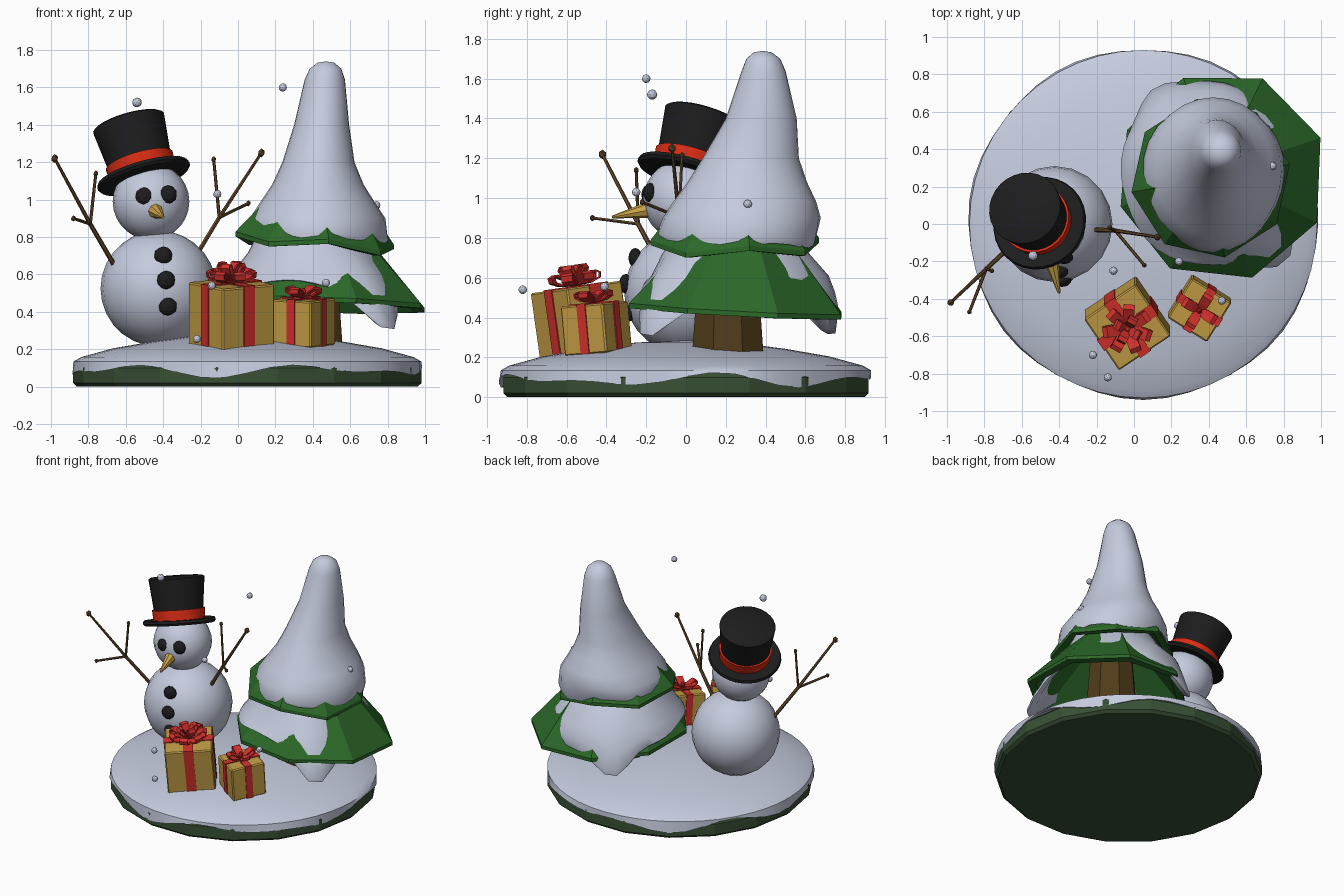
import bpy, bmesh, math
from math import sin, cos, pi, radians, exp
from mathutils import Vector, Matrix

cube = bpy.data.objects.get("Cube")
if cube:
    bpy.data.objects.remove(cube, do_unlink=True)


def material(name, rgb):
    m = bpy.data.materials.new(name)
    m.use_nodes = True
    m.diffuse_color = (*rgb, 1)
    bsdf = next(n for n in m.node_tree.nodes if n.type == 'BSDF_PRINCIPLED')
    bsdf.inputs["Base Color"].default_value = (*rgb, 1)
    return m


SNOW = material("snow", (0.56, 0.60, 0.73))
GRASS = material("dark_base_green", (0.04, 0.08, 0.035))
PINE = material("pine_green", (0.025, 0.14, 0.022))
COAL = material("coal_black", (0.012, 0.012, 0.013))
BAND = material("hat_band_red", (0.70, 0.025, 0.007))
RIBBON = material("ribbon_red", (0.64, 0.03, 0.025))
GOLD = material("gift_gold", (0.55, 0.34, 0.06))
CARROT = material("carrot_orange", (0.62, 0.37, 0.07))
TWIG = material("twig_brown", (0.13, 0.07, 0.025))
BARK = material("bark_brown", (0.08, 0.045, 0.01))


def finish(name, bm, mat, smooth=0, matrix=None, recalc=True):
    """Turn a bmesh into a named, coloured object."""
    if recalc:
        bmesh.ops.remove_doubles(bm, verts=bm.verts, dist=1e-5)
        bmesh.ops.recalc_face_normals(bm, faces=bm.faces)
    me = bpy.data.meshes.new(name)
    bm.to_mesh(me)
    bm.free()
    me.materials.append(mat)
    ob = bpy.data.objects.new(name, me)
    bpy.context.scene.collection.objects.link(ob)
    if matrix:
        ob.matrix_world = matrix
    if smooth:
        for o in bpy.context.selected_objects:
            o.select_set(False)
        ob.select_set(True)
        bpy.context.view_layer.objects.active = ob
        bpy.ops.object.shade_smooth_by_angle(angle=radians(smooth))
    return ob


def loft(name, rings, mat, smooth=0, caps=False, matrix=None):
    """Skin a list of closed rings that share a point count."""
    bm = bmesh.new()
    vs = [[bm.verts.new(p) for p in r] for r in rings]
    n = len(vs[0])
    for a, b in zip(vs, vs[1:]):
        for i in range(n):
            j = (i + 1) % n
            bm.faces.new((a[i], a[j], b[j], b[i]))
    if caps:
        bm.faces.new(vs[0])
        bm.faces.new(vs[-1])
    return finish(name, bm, mat, smooth, matrix)


def ring(n, cx, cy, rx, ry, z, phase=0):
    """Elliptical ring; the radius scale and height may depend on the angle."""
    pts = []
    for i in range(n):
        a = phase + 2 * pi * i / n
        h, k = z(a) if callable(z) else (z, 1)
        pts.append((cx + rx * k * cos(a), cy + ry * k * sin(a), h))
    return pts


def revolve(name, profile, n, mat, smooth=0, matrix=None):
    return loft(name, [ring(n, 0, 0, r, r, z) for r, z in profile], mat, smooth, False, matrix)


def ball(name, loc, size, mat, smooth=0, ico=0, scale=(1, 1, 1)):
    bm = bmesh.new()
    if ico:
        bmesh.ops.create_icosphere(bm, subdivisions=ico, radius=size)
    else:
        bmesh.ops.create_uvsphere(bm, u_segments=20, v_segments=14, radius=size)
    return finish(name, bm, mat, smooth, Matrix.Translation(loc) @ Matrix.Diagonal((*scale, 1)))


def rod(name, a, b, r1, r2, n, mat, smooth=0):
    a, b = Vector(a), Vector(b)
    d = b - a
    m = Matrix.Translation(a) @ d.to_track_quat('Z', 'Y').to_matrix().to_4x4()
    return loft(name, [ring(n, 0, 0, r1, r1, 0), ring(n, 0, 0, r2, r2, d.length)],
                mat, smooth, True, m)


def bump(a, centre, width=0.3):
    d = (a - centre + pi) % (2 * pi) - pi
    return exp(-(d / width) ** 2)


# ground disc and its snow cover with a wavy rim
loft("ground_disc", [ring(18, 0.05, 0, r, r, z) for r, z in
     ((0.91, 0), (0.932, 0.02), (0.932, 0.1), (0.91, 0.125))], GRASS, 0, True)


def rim(lift):
    return lambda a: (0.085 + lift + 0.022 * sin(5 * a + 1) + 0.018 * sin(8 * a), 1 + 0.006 * sin(7 * a))


cover = [ring(48, 0.05, 0, 0.90, 0.90, rim(0.01)), ring(48, 0.05, 0, 0.935, 0.935, rim(0))]
cover += [ring(48, 0.05, 0, r, r, z) for r, z in
          ((0.93, 0.135), (0.89, 0.158), (0.72, 0.205), (0.5, 0.243), (0.25, 0.275), (0, 0.285))]
loft("ground_snow", cover, SNOW, 40)

# tree trunk
loft("tree_trunk", [ring(8, 0.38, 0.21, r, r, z, pi / 8) for r, z in ((0.195, 0.2), (0.15, 0.8))],
     BARK, 0, True)


# green branch tiers: hollow faceted cones with a tilted, jagged hem
def tier(name, cx, cy, r, phase, hem, top_r, top_z):
    loft(name, [ring(8, cx, cy, top_r * 0.8, top_r * 0.8, top_z - 0.03, phase),
                ring(8, cx, cy, r * 0.9, r * 0.9, hem, phase),
                ring(8, cx, cy, r, r, hem, phase),
                ring(8, cx, cy, r, r, lambda a: (hem(a)[0] + 0.025, hem(a)[1]), phase),
                ring(8, cx, cy, top_r, top_r, top_z, phase)], PINE)


tier("lower_branches", 0.44, 0.27, 0.565, radians(-26),
     lambda a: (0.425 - 0.03 * sin(a) - 0.02 * cos(a), 1 + 0.06 * cos(a + radians(26))), 0.28, 0.78)
tier("upper_branches", 0.41, 0.245, 0.43, radians(10),
     lambda a: (0.75 - 0.035 * cos(a) + 0.02 * cos(4 * (a - radians(10))), 1), 0.28, 0.98)

# lower snow skirt with two long drips
DRIPS = ((radians(-49), 0.23, 0.27), (radians(124), 0.17, 0.16))


def skirt(t, lift=0, squeeze=1.0):
    def f(a):
        edge = 0.5 - 0.03 * cos(a) - 0.05 * sin(a) + 0.012 * sin(6 * a)
        k = 1 + 0.015 * sin(5 * a)
        for centre, drop, out in DRIPS:
            edge -= drop * bump(a, centre)
            k += out * bump(a, centre) * (0.35 + 0.65 * t)
        return 0.61 + (edge - 0.61) * t + lift, k * squeeze
    return f


lower = [ring(40, 0.40, 0.25, 0.28, 0.28, 0.85), ring(40, 0.40, 0.25, 0.345, 0.37, 0.72),
         ring(40, 0.395, 0.265, 0.425, 0.445, skirt(0)),
         ring(40, 0.41, 0.265, 0.465, 0.475, skirt(0.5)),
         ring(40, 0.41, 0.265, 0.48, 0.49, skirt(0.92)),
         ring(40, 0.41, 0.265, 0.475, 0.485, skirt(1)),
         ring(40, 0.41, 0.265, 0.475, 0.485, skirt(1, 0.02, 0.92)),
         ring(40, 0.40, 0.26, 0.38, 0.39, 0.62)]
loft("lower_tree_snow", lower, SNOW, 45)


# upper snow cap with a leaning rounded tip
def hem(lift, k=1.0):
    return lambda a: (0.785 + lift - 0.035 * cos(a) + 0.02 * sin(4 * a), k * (1 + 0.025 * sin(3 * a)))


cap = [ring(28, cx, cy, rx, ry, z) for z, cx, cy, rx, ry in (
    (1.74, 0.47, 0.385, 0, 0), (1.732, 0.47, 0.385, 0.045, 0.045), (1.70, 0.468, 0.388, 0.085, 0.085),
    (1.64, 0.464, 0.39, 0.108, 0.11), (1.4, 0.447, 0.378, 0.147, 0.178), (1.2, 0.43, 0.325, 0.193, 0.242),
    (1.08, 0.427, 0.308, 0.245, 0.30), (0.98, 0.425, 0.295, 0.31, 0.36), (0.9, 0.425, 0.28, 0.363, 0.397))]
cap += [ring(28, 0.425, 0.262, 0.378, 0.403, hem(0.025)), ring(28, 0.425, 0.262, 0.37, 0.395, hem(0)),
        ring(28, 0.425, 0.262, 0.37, 0.395, hem(0.02, 0.9)), ring(28, 0.42, 0.26, 0.28, 0.3, 0.9)]
loft("upper_tree_snow", cap, SNOW, 45)

# snowman body, head, eyes, buttons and nose
ball("snowman_body", (-0.425, 0, 0.525), 0.31, SNOW, 40)
ball("snowman_head", (-0.465, -0.01, 0.99), 0.205, SNOW, 40)
for side, loc in (("right", (-0.50, -0.19, 1.017)), ("left", (-0.375, -0.18, 1.027))):
    ball(side + "_eye", loc, 0.05, COAL, 0, 2, (1, 0.7, 1))
for i, loc in enumerate(((-0.40, -0.255, 0.70), (-0.385, -0.302, 0.57), (-0.375, -0.285, 0.43))):
    ball("button_%d" % (i + 1), loc, 0.05, COAL, 0, 2, (1, 0.7, 1))
rod("carrot_nose", (-0.447, -0.17, 0.945), (-0.40, -0.37, 0.905), 0.045, 0.007, 8, CARROT)

# tilted top hat with band
hat = Matrix.Translation((-0.50, 0, 1.11)) @ \
    Vector((-0.085, 0.085, 0.30)).to_track_quat('Z', 'Y').to_matrix().to_4x4()
revolve("top_hat", ((0, 0), (0.245, 0), (0.257, 0.015), (0.25, 0.034), (0.165, 0.03), (0.173, 0.1),
                    (0.197, 0.322), (0.185, 0.33), (0, 0.33)), 28, COAL, 35, hat)
revolve("hat_band", ((0.15, 0.032), (0.18, 0.032), (0.186, 0.105), (0.15, 0.105)), 28, BAND, 35, hat)

# twig arms: shoulder, elbow, then three knobbed tips
ARMS = {"right_arm": ((-0.65, -0.11, 0.63), (-0.79, -0.24, 0.87),
                      ((-0.98, -0.42, 1.22), (-0.88, -0.47, 0.90), (-0.76, -0.25, 1.14))),
        "left_arm": ((-0.23, -0.03, 0.69), (-0.10, -0.035, 0.905),
                     ((0.125, -0.07, 1.25), (0.055, -0.22, 0.98), (-0.13, -0.02, 1.215)))}
for name, (shoulder, elbow, tips) in ARMS.items():
    rod(name, shoulder, elbow, 0.013, 0.012, 6, TWIG)
    for i, tip in enumerate(tips):
        rod("%s_twig_%d" % (name, i + 1), elbow, tip, 0.011 if i == 0 else 0.009, 0.008, 6, TWIG)
        ball("%s_tip_%d" % (name, i + 1), tip, 0.02 if i == 0 else 0.014, TWIG, 0, 1, (1, 1, 1.2))


# wrapped gifts
def box(name, size, mat, matrix, bevel=0.0):
    bm = bmesh.new()
    bmesh.ops.create_cube(bm, size=1, matrix=Matrix.Diagonal((*size, 1)))
    ob = finish(name, bm, mat, 0, matrix)
    if bevel:
        mod = ob.modifiers.new("bevel", 'BEVEL')
        mod.width = bevel
        mod.segments = 1


def bow_loop(name, matrix, size, width, lift):
    """One teardrop ribbon loop pointing along local x."""
    path = ((0, 0), (0.45, 0.22), (0.85, 0.36), (1, 0.26), (0.95, 0.08), (0.6, -0.02), (0, 0))
    bm = bmesh.new()
    rows = []
    for i, (x, z) in enumerate(path):
        w = width * (0.5 if i in (0, 6) else 1) / 2
        p = (x * cos(lift) - z * sin(lift), x * sin(lift) + z * cos(lift))
        rows.append([bm.verts.new((p[0] * size, s * w, p[1] * size)) for s in (-1, 1)])
    for a, b in zip(rows, rows[1:]):
        bm.faces.new((a[0], a[1], b[1], b[0]))
    ob = finish(name, bm, RIBBON, 0, matrix, False)
    mod = ob.modifiers.new("thickness", 'SOLIDIFY')
    mod.thickness = 0.008
    mod.offset = 0


def gift(name, loc, side, height, turn, tilt, band, layers):
    m = Matrix.Translation(loc) @ Matrix.Rotation(radians(tilt), 4, 'X') @ Matrix.Rotation(radians(turn), 4, 'Z')
    box(name + "_box", (side, side, height), GOLD, m, 0.008)
    box(name + "_ribbon_a", (band, side + 0.012, height + 0.012), RIBBON, m)
    box(name + "_ribbon_b", (side + 0.012, band, height + 0.012), RIBBON, m)
    top = m @ Matrix.Translation((0, 0, height / 2 + 0.008))
    for k, (count, size, width, lift) in enumerate(layers):
        for i in range(count):
            spin = Matrix.Rotation(2 * pi * i / count + k * 0.5, 4, 'Z')
            bow_loop("%s_bow_%d_%d" % (name, k + 1, i + 1), top @ spin, size, width, lift)
    box(name + "_bow_knot", (band * 0.6, band * 0.6, 0.05), RIBBON, top @ Matrix.Translation((0, 0, 0.025)), 0.012)


gift("large_gift", (-0.035, -0.53, 0.385), 0.335, 0.34, 34, 8, 0.068,
     ((7, 0.135, 0.06, 0.12), (4, 0.115, 0.05, 0.75)))
gift("small_gift", (0.35, -0.45, 0.345), 0.25, 0.25, 58, 5, 0.05,
     ((4, 0.105, 0.055, 0.2),))

# drifting snowflakes
FLAKES = ((-0.54, -0.17, 1.52), (0.24, -0.2, 1.6), (-0.11, -0.25, 1.03), (0.74, 0.31, 0.97),
          (-0.14, -0.82, 0.54), (-0.22, -0.7, 0.255), (0.47, -0.41, 0.555))
for i, loc in enumerate(FLAKES):
    ball("snowflake_%d" % (i + 1), loc, 0.026 if i == 0 else 0.022, SNOW, 0, 2)
